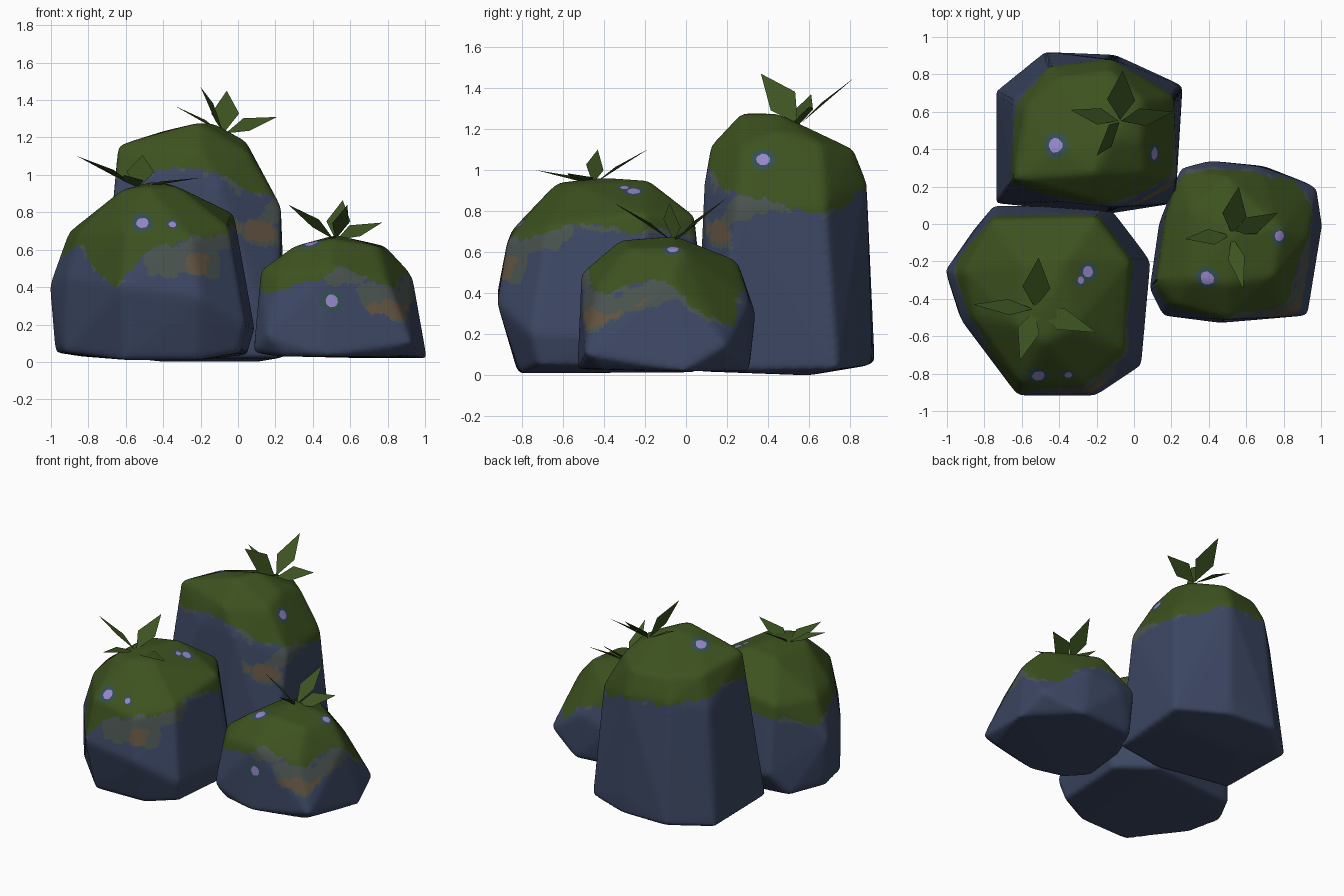
import bpy, bmesh, math
from mathutils import Vector, noise

if "Cube" in bpy.data.objects:
    bpy.data.objects.remove(bpy.data.objects["Cube"])


def make_mat(name, rgb):
    m = bpy.data.materials.new(name)
    lin = [(c / 255 / 12.92) if c < 10 else ((c / 255 + 0.055) / 1.055) ** 2.4 for c in rgb]
    m.diffuse_color = (*lin, 1)
    m.use_nodes = True
    m.node_tree.nodes["Principled BSDF"].inputs["Base Color"].default_value = m.diffuse_color
    return m


STONE, MOSS, LICHEN, EARTH, TEAL, LILAC = range(6)
ROCK_MATS = [make_mat("slate_blue_stone", (60, 71, 99)), make_mat("moss_green", (61, 82, 31)),
             make_mat("grey_lichen", (74, 83, 79)), make_mat("brown_earth", (98, 83, 65)),
             make_mat("teal_rim", (50, 78, 80)), make_mat("lilac_spot", (150, 134, 202))]
LEAF_MAT = make_mat("leaf_green", (61, 84, 33))


def refine(bm, edges):
    bmesh.ops.subdivide_edges(bm, edges=edges, cuts=1)
    bmesh.ops.triangulate(bm, faces=[f for f in bm.faces if len(f.verts) > 3])


def streak_distance(p, a, b):
    """Distance from p to the segment a-b."""
    a, b = Vector(a), Vector(b)
    d = b - a
    t = max(0, min(1, (p - a).dot(d) / d.length_squared))
    return (p - a - d * t).length


def rock(name, points, centre, moss_line, patches, spots):
    """Convex boulder; moss above a line that varies around it, plus streaks and round spots."""
    bm = bmesh.new()
    for p in points:
        bm.verts.new(p)
    res = bmesh.ops.convex_hull(bm, input=bm.verts[:])
    junk = {g for g in res["geom_interior"] + res["geom_unused"] if isinstance(g, bmesh.types.BMVert)}
    bmesh.ops.delete(bm, geom=list(junk), context="VERTS")
    for _ in range(8):
        long_edges = [e for e in bm.edges if e.calc_length() > 0.028]
        if not long_edges:
            break
        refine(bm, long_edges)
    for _ in range(6):
        bmesh.ops.smooth_vert(bm, verts=bm.verts[:], factor=0.5,
                              use_axis_x=True, use_axis_y=True, use_axis_z=True)

    # snap the spots onto the surface and refine around them
    placed = []
    for x, y, z, r in spots:
        c = Vector((x, y, z))
        placed.append((min((v.co for v in bm.verts), key=lambda q: (q - c).length).copy(), r))
    for c, r in placed:
        for _ in range(2):
            refine(bm, [e for e in bm.edges
                        if ((e.verts[0].co + e.verts[1].co) / 2 - c).length < r * 2.2])

    n = len(moss_line)

    def colour(p):
        wob = noise.noise(p * 9)
        fine = noise.noise(p * 22 + Vector((5, 3, 1)))
        near = [((p - c).length * (1 + 0.25 * fine), r) for c, r in placed]
        if any(d < r for d, r in near):
            return LILAC
        if any(d < r * 1.75 for d, r in near) and fine > -0.35:
            return TEAL
        a = math.atan2(p.y - centre[1], p.x - centre[0]) / math.tau * n % n
        i = int(a)
        line = moss_line[i % n] * (1 - a + i) + moss_line[(i + 1) % n] * (a - i)
        line += 0.03 * wob + 0.02 * fine
        if p.z > line:
            return MOSS
        for mat, s, e, r in patches:
            if streak_distance(p, s, e) < r * (1 + 0.5 * wob + 0.4 * fine):
                return mat
        return LICHEN if p.z > line - 0.03 and wob > 0.1 else STONE

    for f in bm.faces:
        f.material_index = colour(f.calc_center_median())
        f.smooth = True
    bmesh.ops.recalc_face_normals(bm, faces=bm.faces[:])
    me = bpy.data.meshes.new(name)
    bm.to_mesh(me)
    bm.free()
    for m in ROCK_MATS:
        me.materials.append(m)
    bpy.context.collection.objects.link(bpy.data.objects.new(name, me))


def sprout(name, base, leaves):
    """Tuft of pointed flat leaves: each leaf is a tip position, a width and a roll."""
    bm = bmesh.new()
    b = Vector(base)
    for x, y, z, w, roll in leaves:
        d = Vector((x, y, z)) - b
        flat = Vector((-d.y, d.x, 0)).normalized()
        up = d.cross(flat).normalized()
        a = math.radians(roll)
        side = (flat * math.cos(a) + up * math.sin(a)) * w / 2
        mid = b + d * 0.42
        root = b + d * 0.03 - Vector((0, 0, 0.02))
        f = bm.faces.new([bm.verts.new(p) for p in (root, mid - side, b + d, mid + side)])
        f.normal_update()
        if f.normal.z < 0:
            f.normal_flip()
    me = bpy.data.meshes.new(name)
    bm.to_mesh(me)
    bm.free()
    me.materials.append(LEAF_MAT)
    bpy.context.collection.objects.link(bpy.data.objects.new(name, me))


# Front left boulder: base, belly, shoulder, crown
rock("front_left_rock", [
    (-.98, -.25, .05), (-.85, -.02, .03), (-.15, .05, .015), (.05, -.15, .04),
    (.01, -.72, .05), (-.22, -.81, .01), (-.6, -.82, .01), (-.93, -.5, .05),
    (-1.01, -.25, .41), (-.75, .1, .2), (-.13, .09, .15), (.09, -.2, .18),
    (.04, -.76, .2), (-.2, -.92, .35), (-.62, -.92, .4), (-.92, -.52, .45),
    (-.91, -.25, .69), (-.75, .03, .7), (-.2, .04, .78), (-.02, -.2, .79),
    (-.05, -.68, .72), (-.25, -.87, .66), (-.6, -.85, .71), (-.85, -.5, .7),
    (-.62, -.55, .92), (-.48, -.63, .94), (-.32, -.55, .935), (-.36, -.18, .95),
    (-.6, -.2, .92), (-.45, -.4, .965)],
    (-.46, -.4),
    [.72, .70, .70, .68, .64, .62, .58, .52, .60, .63, .5, .4, .62, .65, .68, .74],
    [(EARTH, (-.4, -.86, .54), (-.14, -.84, .56), .03), (EARTH, (-.22, -.87, .53), (-.2, -.87, .54), .06),
     (LICHEN, (-.42, -.86, .55), (-.15, -.83, .55), .09), (LICHEN, (-.15, -.83, .6), (-.04, -.62, .7), .07)],
    [(-.51, -.81, .735, .036), (-.35, -.81, .75, .02), (-.24, -.25, .9, .03), (-.28, -.31, .92, .02)])

# Tall rear boulder
rock("rear_rock", [
    (-.74, .11, .05), (-.74, .71, .04), (-.48, .92, .06), (-.1, .9, .05), (.26, .74, .03),
    (.22, .11, .02), (-.16, .05, .02), (-.4, .6, 0), (.1, .6, 0), (-.1, .905, .18),
    (-.66, .22, .9), (-.65, .66, .88), (-.45, .84, .95), (-.12, .88, .95),
    (.21, .68, .85), (.23, .25, .83), (-.1, .09, .95), (-.4, .12, .95),
    (-.64, .24, 1.16), (-.58, .62, 1.11), (-.4, .78, 1.1), (-.12, .82, 1.1),
    (.05, .66, 1.13), (.06, .27, 1.12), (-.2, .12, 1.12),
    (-.21, .27, 1.28), (-.13, .44, 1.28), (-.4, .4, 1.235), (.04, .45, 1.185)],
    (-.25, .48),
    [.82, .79, .85, .90, .92, .93, .94, .97, 1.0, .99, .99, 1.03, 1.04, 1.0, .91, .88],
    [(EARTH, (.08, .09, .72), (.17, .14, .7), .075), (LICHEN, (.08, .09, .72), (.17, .14, .7), .1),
     (LICHEN, (.1, .1, .78), (.03, .1, .95), .06), (LICHEN, (.19, .17, .78), (.22, .4, .86), .06)],
    [(-.43, .42, 1.24, .04), (.1, .385, 1.045, .033)])

# Low boulder on the right
rock("right_rock", [
    (.08, -.35, .05), (.13, 0, .04), (.26, .27, .03), (.7, .31, .02), (.98, .2, .14),
    (1.01, 0, .02), (.93, -.49, .1), (.86, -.43, .03), (.46, -.53, .03), (.15, -.49, .13), (.24, -.47, .03),
    (.12, -.31, .49), (.17, .05, .43), (.25, .3, .35), (.4, .34, .3), (.67, .31, .36),
    (.93, -.07, .47), (.8, -.43, .43), (.5, -.51, .5), (.21, -.43, .47),
    (.3, -.3, .62), (.3, .1, .58), (.5, .25, .56), (.79, -.02, .62),
    (.75, -.28, .62), (.5, -.32, .66), (.52, -.05, .68)],
    (.54, -.1),
    [.45, .3, .25, .4, .45, .42, .38, .36, .38, .38, .38, .43, .5, .46, .38, .46],
    [(EARTH, (.74, -.48, .28), (.9, -.46, .28), .045), (EARTH, (.9, -.46, .26), (.96, -.18, .38), .03),
     (LICHEN, (.72, -.47, .36), (.9, -.46, .28), .07), (LICHEN, (.9, -.46, .3), (.94, -.1, .42), .065),
     (LICHEN, (.5, -.52, .46), (.66, -.48, .48), .05)],
    [(.775, -.065, .62, .026), (.39, -.285, .64, .036), (.5, -.52, .32, .034)])

# Leaf tufts on each crown
sprout("front_left_sprout", (-.53, -.455, .95),
       [(-.86, -.43, 1.1, .09, 20), (-.51, -.18, 1.105, .15, 0),
        (-.2, -.58, .985, .12, 0), (-.61, -.73, 1.0, .12, 0)])
sprout("rear_sprout", (-.075, .55, 1.24),
       [(-.06, .82, 1.45, .15, 0), (.21, .6, 1.31, .12, 35),
        (-.34, .61, 1.37, .09, 0), (-.2, .365, 1.47, .15, -60)])
sprout("right_sprout", (.52, -.06, .67),
       [(.56, .2, .865, .13, 0), (.77, .06, .745, .12, 30),
        (.27, -.08, .84, .1, 30), (.585, -.35, .84, .09, 0)])
